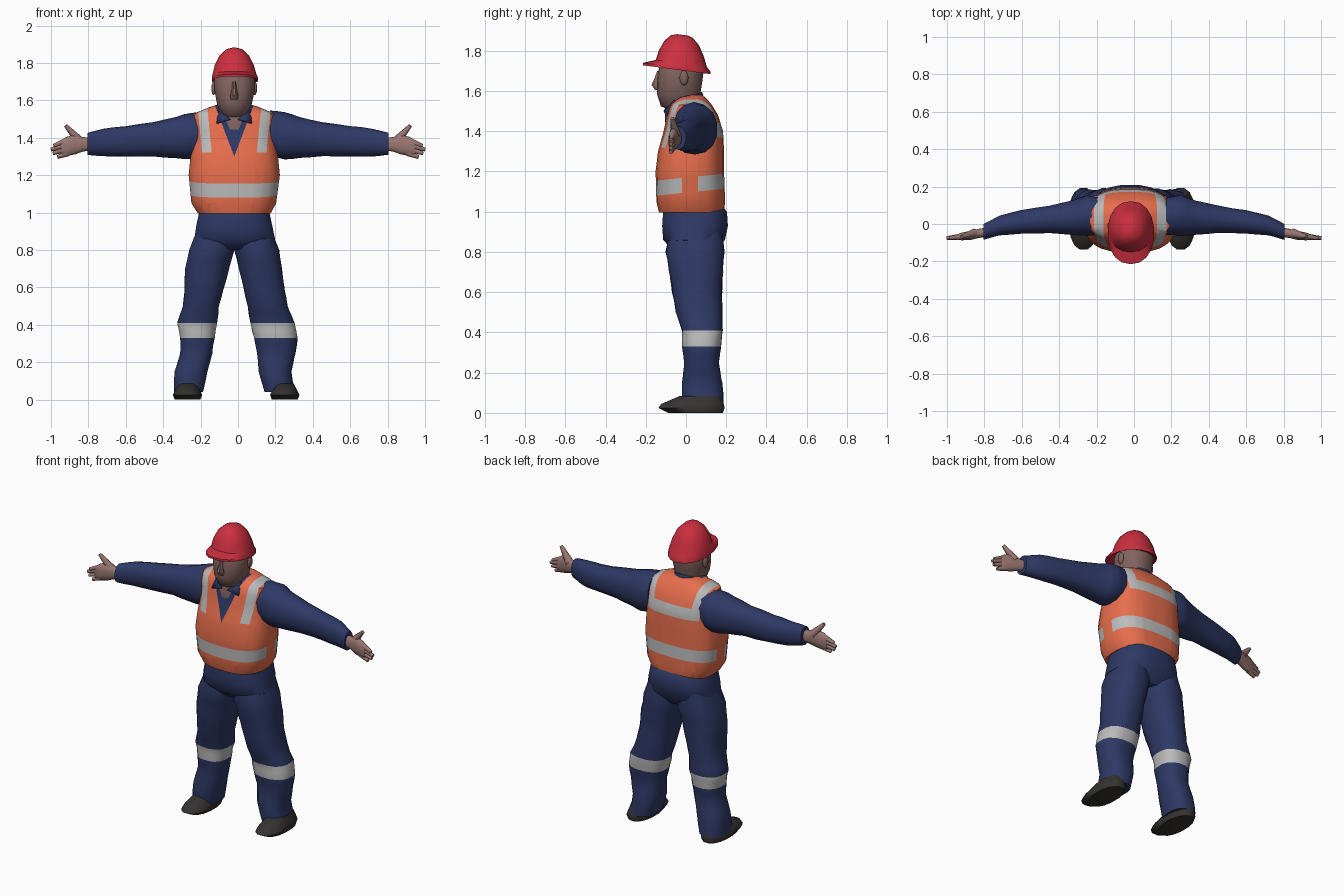
import bpy, bmesh, math, random
from mathutils import Vector

random.seed(4)
if "Cube" in bpy.data.objects:
    bpy.data.objects.remove(bpy.data.objects["Cube"], do_unlink=True)
MID = -0.02  # body centre line


def material(name, rgb):
    m = bpy.data.materials.new(name)
    m.use_nodes = True
    m.diffuse_color = (*rgb, 1)
    bsdf = m.node_tree.nodes["Principled BSDF"]
    bsdf.inputs["Base Color"].default_value = (*rgb, 1)
    bsdf.inputs["Roughness"].default_value = 0.8
    return m


navy = material("navy cloth", (0.027, 0.04, 0.13))
orange = material("safety orange", (0.82, 0.16, 0.075))
silver = material("reflective grey", (0.5, 0.5, 0.5))
red = material("helmet red", (0.6, 0.028, 0.05))
hand_skin = material("hand skin", (0.32, 0.185, 0.17))
face_skin = material("face skin", (0.22, 0.125, 0.115))
shoe_grey = material("shoe grey", (0.035, 0.033, 0.03))


def finish(name, bm, mats, cuts=(), rule=None, angle=50):
    """Cut the mesh along planes, colour faces by rule and shade it."""
    for co, no in cuts:
        bmesh.ops.bisect_plane(bm, geom=bm.verts[:] + bm.edges[:] + bm.faces[:],
                               dist=1e-5, plane_co=co, plane_no=no)
    bmesh.ops.recalc_face_normals(bm, faces=bm.faces[:])
    for f in bm.faces:
        f.material_index = rule(f.calc_center_median()) if rule else 0
    me = bpy.data.meshes.new(name)
    bm.to_mesh(me)
    bm.free()
    for m in mats:
        me.materials.append(m)
    ob = bpy.data.objects.new(name, me)
    bpy.context.collection.objects.link(ob)
    bpy.ops.object.select_all(action='DESELECT')
    ob.select_set(True)
    bpy.context.view_layer.objects.active = ob
    bpy.ops.object.shade_smooth_by_angle(angle=math.radians(angle))
    return ob


def loft(rings, axis='Z', seg=16, power=2.3, side=1, tilt=0, fine=1, crease=0):
    """Skin rings (position, low a, high a, low b, high b) along Z or X."""
    full = []
    for r, q in zip(rings, rings[1:]):
        full += [[a + (b - a) * i / fine for a, b in zip(r, q)] for i in range(fine)]
    full.append(rings[-1])
    bm, loops = bmesh.new(), []
    for t, a0, a1, b0, b1 in full:
        loop, sway = [], random.uniform(-crease, crease)
        for i in range(seg):
            g = math.tau * (i + 0.5) / seg
            ca, sb = [math.copysign(abs(v) ** (2 / power), v) for v in (math.cos(g), math.sin(g))]
            k = 1 + random.uniform(-crease, crease) + sway
            a = (a0 + a1) / 2 + (a1 - a0) / 2 * ca * k
            b = (b0 + b1) / 2 + (b1 - b0) / 2 * sb * k
            p = (a, b, t + tilt * b) if axis == 'Z' else (side * t, a, b)
            loop.append(bm.verts.new(p))
        loops.append(loop)
    for u, v in zip(loops, loops[1:]):
        for i in range(seg):
            j = (i + 1) % seg
            bm.faces.new((u[i], u[j], v[j], v[i]))
    bm.faces.new(loops[0])
    bm.faces.new(loops[-1])
    return bm


def tube(name, start, end, r1, r2, mat):
    """Tapered limb between two points."""
    a, b = Vector(start), Vector(end)
    bm = bmesh.new()
    bmesh.ops.create_cone(bm, cap_ends=True, segments=8, radius1=r1, radius2=r2, depth=(b - a).length)
    turn = (b - a).to_track_quat('Z', 'Y')
    for v in bm.verts:
        v.co = turn @ v.co + (a + b) / 2
    return finish(name, bm, [mat])


# Vest: V neck, waist band, shoulder strips and back band
vest = [(0.995, -.215, .175, -.135, .19), (1.05, -.25, .205, -.148, .195),
        (1.2, -.265, .225, -.152, .19), (1.3, -.255, .215, -.14, .19),
        (1.4, -.245, .205, -.112, .185), (1.48, -.25, .205, -.095, .16),
        (1.53, -.235, .195, -.08, .13), (1.565, -.15, .11, -.045, .1),
        (1.58, -.1, .06, -.02, .08)]


def vest_rule(c):
    u = abs(c.x - MID)
    front = c.y < 0.02
    if front and u < (c.z - 1.3) * 0.38:
        return 2
    level = c.z - 0.1 * c.y
    if 1.095 < level < 1.17 and not (u > 0.17 and -0.02 < c.y < 0.06):
        return 1
    lean = u - 0.1 * (c.z - 1.32)
    if 0.12 < lean < 0.172 and c.z > (1.32 if front else 1.37):
        return 1
    if not front and 1.37 < c.z < 1.44 and lean < 0.172:
        return 1
    return 0


cuts = [((0, 0, z), (0, -0.1, 1)) for z in (1.095, 1.17)]
cuts += [((0, 0, z), (0, 0, 1)) for z in (1.32, 1.37, 1.44)]
cuts += [((0, y, 0), (0, 1, 0)) for y in (-0.02, 0.02, 0.06)]
for s in (-1, 1):
    cuts.append(((MID, 0, 1.3), (s, 0, -0.38)))
    cuts += [((MID + s * w, 0, 1.32), (s, 0, -0.1)) for w in (0.12, 0.172)]
finish("vest", loft(vest, seg=28, power=2.7), [orange, silver, navy], cuts, vest_rule)

# Trouser seat
finish("trouser_seat", loft([(1.03, -.2, .16, -.11, .18), (1.0, -.21, .17, -.115, .205),
                             (.93, -.225, .185, -.12, .21), (.86, -.235, .2, -.115, .195),
                             (.8, -.17, .13, -.06, .15)], seg=20, power=2.6), [navy])

# Trouser legs with a reflective band, and shoes
depth = [(.94, -.08, .18), (.8, -.1, .19), (.7, -.085, .185), (.6, -.07, .18),
         (.5, -.05, .18), (.41, -.02, .182), (.33, -.02, .175), (.25, -.01, .165),
         (.15, -.02, .18), (.04, -.02, .19)]
spans = {"right": [(-.21, -.03), (-.26, -.02), (-.285, -.045), (-.285, -.075), (-.295, -.1),
                   (-.325, -.11), (-.31, -.125), (-.31, -.135), (-.34, -.16), (-.345, -.185)],
         "left": [(-.01, .17), (-.02, .22), (.005, .235), (.025, .25), (.05, .265),
                  (.065, .305), (.085, .32), (.1, .31), (.11, .285), (.14, .3)]}
for name, widths in spans.items():
    rings = [(z, x0, x1, y0, y1) for (z, y0, y1), (x0, x1) in zip(depth, widths)]
    band = [((0, 0, z), (0, 0, 1)) for z in (.33, .41)]
    finish(name + "_trouser_leg", loft(rings, seg=16, power=2.4, fine=2, crease=0.018),
           [navy, silver], band, lambda c: int(.33 < c.z < .41))
    x0, x1 = (-.35, -.19) if name == "right" else (.17, .33)
    finish(name + "_shoe", loft([(0, x0 + .01, x1 - .01, -.09, .185), (.025, x0, x1, -.14, .195),
                                 (.045, x0 + .01, x1 - .01, -.125, .19),
                                 (.085, x0 + .03, x1 - .03, -.03, .17)], seg=16), [shoe_grey])

# Sleeves and hands
sleeve = [(.17, -.06, .14, 1.3, 1.545), (.25, -.065, .155, 1.285, 1.533),
          (.33, -.058, .125, 1.292, 1.51), (.45, -.05, .1, 1.3, 1.485),
          (.6, -.052, .075, 1.3, 1.462), (.72, -.062, .045, 1.3, 1.448),
          (.805, -.085, .0, 1.31, 1.425)]
palm = [(.77, -.07, -.015, 1.335, 1.4), (.83, -.075, -.025, 1.325, 1.405),
        (.87, -.085, -.035, 1.31, 1.42), (.92, -.088, -.045, 1.3, 1.405),
        (.945, -.085, -.055, 1.305, 1.385)]
for name, s in (("left", 1), ("right", -1)):
    finish(name + "_sleeve", loft(sleeve, 'X', 14, 2.2, s, fine=2, crease=0.02), [navy])
    finish(name + "_hand", loft(palm, 'X', 12, 2.3, s), [hand_skin])
    tube(name + "_thumb", (s * .85, -.05, 1.385), (s * .922, -.068, 1.465), .026, .01, hand_skin)
    for i, reach in enumerate((.965, .99, 1.0, .985)):
        tube(f"{name}_finger_{i + 1}", (s * .91, -.066, 1.318 + i * .023),
             (s * reach, -.075, 1.297 + i * .02), .017, .01, hand_skin)

# Neck, collar and collar points
finish("neck", loft([(1.42, -.08, .04, -.07, .06), (1.5, -.085, .045, -.075, .065),
                     (1.6, -.09, .05, -.07, .07)], seg=14, power=2), [face_skin])
finish("collar", loft([(1.49, -.13, .09, -.105, .095), (1.525, -.12, .08, -.105, .09),
                       (1.56, -.1, .06, -.095, .08)], seg=18, tilt=.45), [navy, face_skin],
       [((MID + s * .03, 0, 1.46), (s, 0, -.4)) for s in (-1, 1)],
       lambda c: int(c.y < -.05 and abs(c.x - MID) < .03 + .4 * (c.z - 1.46)))
for name, s in (("left", 1), ("right", -1)):
    bm = bmesh.new()
    pts = [(.02, -.112, 1.5), (.095, -.1, 1.478), (.085, -.06, 1.555), (.05, -.095, 1.53)]
    bm.faces.new([bm.verts.new((MID + s * x, y, z)) for x, y, z in pts])
    flap = finish(name + "_collar_point", bm, [navy])
    flap.modifiers.new("thickness", 'SOLIDIFY').thickness = 0.008

# Head, nose and ears
finish("head", loft([(1.5, -.07, .03, -.07, .05), (1.525, -.09, .05, -.125, .06),
                     (1.58, -.113, .075, -.143, .07), (1.64, -.125, .088, -.145, .08),
                     (1.7, -.13, .092, -.138, .088), (1.78, -.11, .07, -.11, .07)],
                    seg=18, power=2.2), [face_skin])
finish("nose", loft([(1.605, MID - .02, MID + .02, -.155, -.11), (1.63, MID - .022, MID + .022, -.174, -.11),
                     (1.66, MID - .014, MID + .014, -.16, -.11),
                     (1.7, MID - .01, MID + .01, -.145, -.11)], seg=8, power=2), [face_skin])
for name, s in (("left", 1), ("right", -1)):
    bm = bmesh.new()
    bmesh.ops.create_icosphere(bm, subdivisions=2, radius=1)
    for v in bm.verts:
        v.co = (MID + s * .11 + v.co.x * .012, -.01 + v.co.y * .022, 1.665 + v.co.z * .038)
    finish(name + "_ear", bm, [face_skin])

# Hard hat: underside, brim and dome
finish("hard_hat", loft([(1.715, -.12, .08, -.14, .08), (1.7, -.142, .108, -.215, .122),
                         (1.712, -.142, .108, -.215, .122), (1.735, -.137, .1, -.15, .103),
                         (1.785, -.125, .085, -.135, .088), (1.835, -.1, .06, -.108, .065),
                         (1.868, -.065, .025, -.075, .035), (1.877, -.035, -.005, -.045, .01)],
                        seg=18, power=2.2, tilt=-.13), [red], angle=40)
